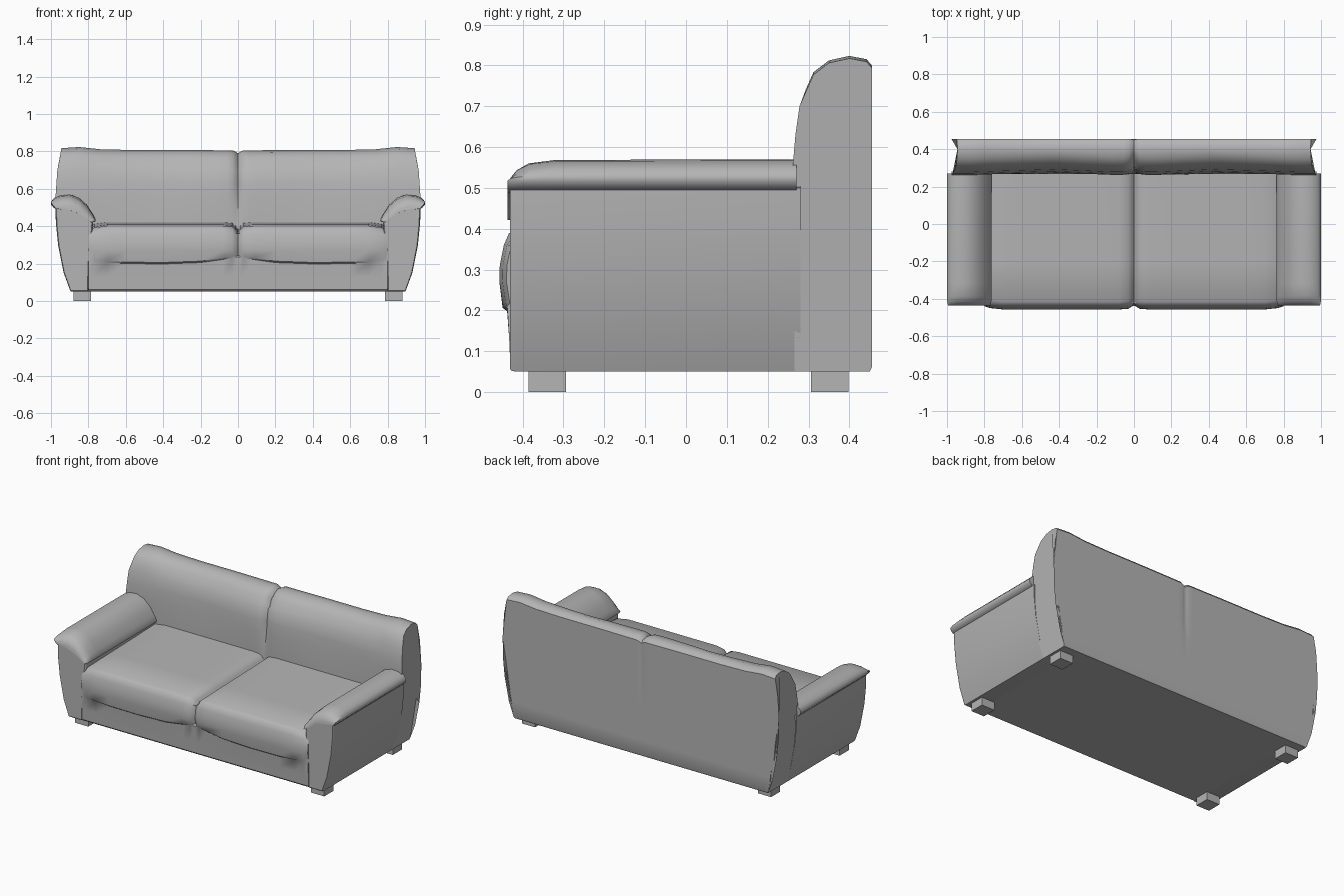
import bpy
import bmesh
from math import radians

old = bpy.data.objects.get("Cube")
if old:
    bpy.data.objects.remove(old, do_unlink=True)

leather = bpy.data.materials.new("grey leather")
leather.use_nodes = True
GREY = (0.46, 0.46, 0.46, 1)
leather.diffuse_color = GREY
leather.node_tree.nodes["Principled BSDF"].inputs["Base Color"].default_value = GREY


def loft(name, sections, angle=35):
    """Skin matching closed sections and cap both ends."""
    bm = bmesh.new()
    rings = [[bm.verts.new(p) for p in s] for s in sections]
    n = len(rings[0])
    for a, b in zip(rings, rings[1:]):
        for i in range(n):
            j = (i + 1) % n
            bm.faces.new((a[i], a[j], b[j], b[i]))
    bm.faces.new(rings[0])
    bm.faces.new(rings[-1])
    bmesh.ops.recalc_face_normals(bm, faces=bm.faces)
    mesh = bpy.data.meshes.new(name)
    bm.to_mesh(mesh)
    bm.free()
    mesh.materials.append(leather)
    ob = bpy.data.objects.new(name, mesh)
    bpy.context.collection.objects.link(ob)
    bpy.ops.object.select_all(action="DESELECT")
    ob.select_set(True)
    bpy.context.view_layer.objects.active = ob
    bpy.ops.object.shade_smooth_by_angle(angle=radians(angle))
    return ob


def lerp(table, v):
    """Piecewise linear lookup."""
    for (a, fa), (b, fb) in zip(table, table[1:]):
        if v <= b:
            return fa + (fb - fa) * max(0, (v - a) / (b - a))
    return table[-1][1]


# Bowed outline of the sofa's sides, half width by height
SIDE = [(0.05, 0.895), (0.15, 0.932), (0.3, 0.962), (0.42, 0.974),
        (0.55, 0.976), (0.7, 0.966), (0.83, 0.943)]

# Backrest: side profile swept across, sagging mid-cushion, notched at the seam
BACK = [(0.45, 0.05), (0.455, 0.06), (0.455, 0.15), (0.455, 0.3), (0.455, 0.42),
        (0.455, 0.55), (0.455, 0.7), (0.455, 0.8), (0.442, 0.815), (0.4, 0.823),
        (0.35, 0.812), (0.312, 0.783), (0.293, 0.74), (0.278, 0.7), (0.268, 0.63),
        (0.262, 0.56), (0.266, 0.42), (0.266, 0.3), (0.266, 0.15), (0.266, 0.05)]
DROP = [(0, 0.034), (0.012, 0.026), (0.03, 0.018), (0.3, 0.016),
        (0.6, 0.016), (0.78, 0.012), (0.9, 0), (1, 0.006)]
PUFF = [(0, 0.026), (0.012, 0.016), (0.035, 0.002), (0.1, 0), (0.45, 0.014),
        (0.78, 0.004), (0.9, 0), (1, 0)]


def back_section(t):
    s, pts = abs(t), []
    notch = lerp([(0, 0.005), (0.02, 0)], s)
    for y, z in BACK:
        x = t * lerp(SIDE, z)
        if z > 0.5:
            y += lerp(PUFF, s) * (1 if y < 0.4 else 0) - notch * (y > 0.44)
        if z > 0.73:
            z -= lerp(DROP, s)
        pts.append((x, y, z))
    return pts


half = [0.012, 0.03, 0.06, 0.12, 0.3, 0.45, 0.6, 0.78, 0.85, 0.9, 0.96, 1]
across = [-t for t in reversed(half)] + [0] + half
loft("backrest", [back_section(t) for t in across], 40)


# Seat: two cushions and the front apron under them
def seat_section(x):
    s = abs(x)
    inset = lerp([(0, 1), (0.012, 0.6), (0.03, 0.15), (0.08, 0),
                  (0.7, 0), (0.77, 0.3), (0.8, 0.7)], s)
    hem = lerp([(0, 0.235), (0.08, 0.222), (0.2, 0.205), (0.4, 0.198),
                (0.6, 0.2), (0.8, 0.21)], s)
    apron = [(0.3, 0.05), (-0.42, 0.05), (-0.43, 0.06), (-0.433, 0.13), (-0.438, hem)]
    cushion = [(-0.449, hem + 0.008), (-0.457, 0.27), (-0.456, 0.31), (-0.446, 0.36),
               (-0.434, 0.388), (-0.415, 0.402), (-0.2, 0.408), (0.1, 0.415), (0.3, 0.422)]
    pts = [(x, y, z) for y, z in apron]
    for y, z in cushion:
        top = 0.035 * inset if z > 0.38 else 0
        pts.append((x, y + (0.025 * inset if y < -0.3 else 0), z - top))
    return pts


half = [0.012, 0.03, 0.08, 0.2, 0.4, 0.6, 0.7, 0.77, 0.8]
across = [-x for x in reversed(half)] + [0] + half
loft("seat", [seat_section(x) for x in across], 40)

# Arm panel outline: outer bow, curved top, inner face
PANEL = [(w, z) for z, w in SIDE[:4]] + [
    (0.976, 0.5), (0.93, 0.515), (0.87, 0.505), (0.81, 0.46), (0.775, 0.42),
    (0.785, 0.3), (0.797, 0.2), (0.8, 0.05)]

# Arm pad: x, underside height, top height
PAD = [(1.0, 0.515, 0.531), (0.983, 0.496, 0.552), (0.945, 0.489, 0.567),
       (0.9, 0.485, 0.57), (0.85, 0.468, 0.553), (0.805, 0.437, 0.512),
       (0.775, 0.421, 0.465), (0.762, 0.425, 0.44)]


def panel_section(side, y, k):
    return [(side * (0.88 + (x - 0.88) * k), y, 0.27 + (z - 0.27) * (1 + k) / 2)
            for x, z in PANEL]


def pad_section(side, y, f, k):
    upper = [(x, lo + (hi - lo) * f) for x, lo, hi in PAD]
    lower = [(x, lo) for x, lo, hi in reversed(PAD)]
    return [(side * (0.88 + (x - 0.88) * k), y, z) for x, z in upper + lower]


for side, label in ((1, "left"), (-1, "right")):
    loft(label + "_arm_panel", [panel_section(side, y, k) for y, k in
                                ((-0.431, 0.94), (-0.427, 0.98), (-0.415, 1), (0.28, 1))])
    loft(label + "_arm_pad", [pad_section(side, y, f, k) for y, f, k in
                              ((-0.437, 0.2, 0.93), (-0.43, 0.45, 0.97), (-0.415, 0.68, 0.99),
                               (-0.385, 0.88, 1), (-0.32, 0.98, 1), (0.27, 1, 0.99))], 50)
    # Square block feet
    for y, end in ((-0.34, "front"), (0.352, "back")):
        corners = ((-1, -1), (1, -1), (1, 1), (-1, 1))
        loft(f"{end}_{label}_foot", [[(side * 0.833 + 0.046 * a, y + 0.046 * b, z)
                                      for a, b in corners] for z in (0, 0.055)])
